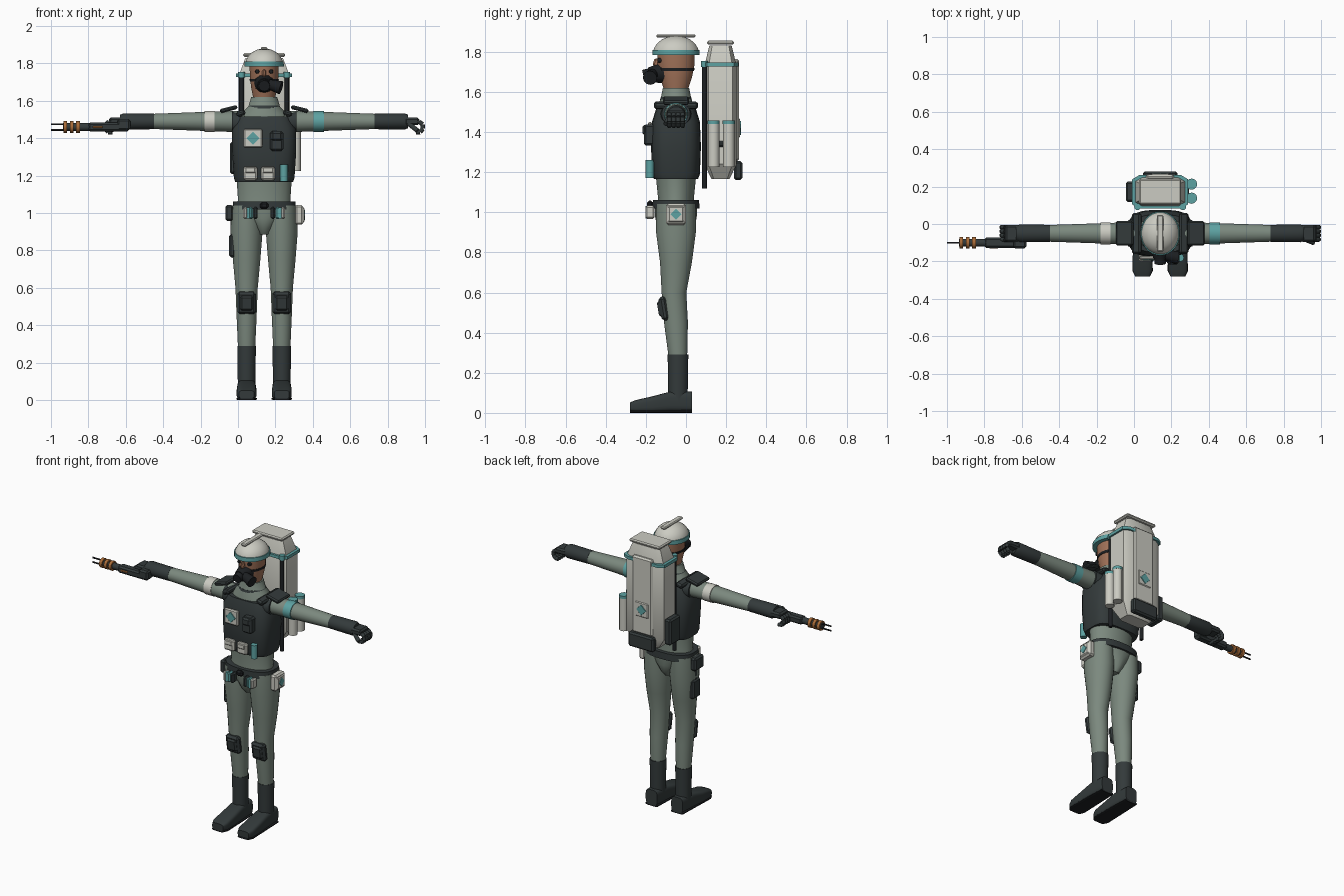
import bpy, bmesh
from math import sin, cos, pi, radians
from mathutils import Matrix, Vector, Euler

if "Cube" in bpy.data.objects:
    bpy.data.objects.remove(bpy.data.objects["Cube"])

# Anchors shared by the parts; the body stands off centre because of the held tool
BODY_X, BODY_Y = .14, -.05
LEG_X = .094
ARM_Z = 1.49
CHEST_Y = -.18
PACK_Y, PACK_BACK = .172, .26
FRONT, BACK, LEFT = Vector((0, -1, 0)), Vector((0, 1, 0)), Vector((1, 0, 0))


def material(name, red, green, blue):
    mat = bpy.data.materials.new(name)
    mat.use_nodes = True
    mat.diffuse_color = (red, green, blue, 1)
    shader = mat.node_tree.nodes["Principled BSDF"]
    shader.inputs["Base Color"].default_value = (red, green, blue, 1)
    return mat


SUIT = material("grey green cloth", .2, .25, .21)
DARK = material("charcoal", .033, .042, .043)
BLACK = material("black rubber", .012, .014, .016)
WHITE = material("off white", .6, .6, .54)
TEAL = material("teal", .11, .36, .36)
SKIN = material("skin", .36, .17, .1)
COPPER = material("copper", .4, .15, .04)


def place(name, mesh):
    part = bpy.data.objects.new(name, mesh)
    part.location.x = BODY_X
    bpy.context.collection.objects.link(part)
    return part


def finish(name, mat, bm, crease=35):
    """Turn a bmesh into a smooth shaded part with sharp creases."""
    bmesh.ops.recalc_face_normals(bm, faces=bm.faces)
    for face in bm.faces:
        face.smooth = True
    mesh = bpy.data.meshes.new(name)
    bm.to_mesh(mesh)
    bm.free()
    mesh.set_sharp_from_angle(angle=radians(crease))
    mesh.materials.append(mat)
    return place(name, mesh)


def mirrored(part):
    """Add the right-hand twin of a left-hand part."""
    name = part.name
    part.name = "left_" + name
    mesh = part.data.copy()
    mesh.transform(Matrix.Diagonal((-1, 1, 1, 1)))
    mesh.flip_normals()
    place("right_" + name, mesh)


def superellipse(power, sides=24):
    bend = lambda v: (1 if v > 0 else -1) * abs(v) ** (2 / power)
    angles = [2 * pi * (i + .5) / sides for i in range(sides)]
    return [(bend(cos(a)), bend(sin(a))) for a in angles]


def chamfered(k=.74):
    quarter = [(1, -k), (1, k), (k, 1), (-k, 1)]
    return quarter + [(-u, -v) for u, v in quarter]


ROUND, SOFT, BOXY = superellipse(2), superellipse(2.5), superellipse(4)
CHAMFERED = chamfered()


def loft(name, mat, centre, rings, axis="z", section=ROUND):
    """Skin rings of (station, radius, radius, optional shift of the second centre)."""
    bm = bmesh.new()
    loops = []
    for station, ra, rb, *shift in rings:
        loop = []
        for u, v in section:
            point = [centre[0] + u * ra, centre[1] + sum(shift) + v * rb]
            point.insert("xyz".index(axis), station)
            loop.append(bm.verts.new(point))
        loops.append(loop)
    for low, high in zip(loops, loops[1:]):
        for i in range(len(section)):
            bm.faces.new((low[i - 1], low[i], high[i], high[i - 1]))
    bm.faces.new(loops[0])
    bm.faces.new(loops[-1])
    return finish(name, mat, bm)


def box(name, mat, at, size, bevel=.01, turn=(0, 0, 0)):
    bm = bmesh.new()
    bmesh.ops.create_cube(bm, size=1, matrix=Matrix.Diagonal((*size, 1)))
    bmesh.ops.bevel(bm, geom=bm.edges[:], offset=min(bevel, min(size) / 3),
                    segments=1, affect="EDGES")
    bm.transform(Matrix.Translation(at) @ Euler(turn).to_matrix().to_4x4())
    return finish(name, mat, bm, crease=30)


def rod(name, mat, points, radius, end_radius=None):
    """Straight round rods joining the points in turn."""
    bm = bmesh.new()
    points = [Vector(p) for p in points]
    for a, b in zip(points, points[1:]):
        aim = (b - a).to_track_quat("Z", "Y").to_matrix().to_4x4()
        bmesh.ops.create_cone(bm, cap_ends=True, segments=12, depth=(b - a).length,
                              radius1=radius, radius2=end_radius or radius,
                              matrix=Matrix.Translation((a + b) / 2) @ aim)
    return finish(name, mat, bm)


def upright(name, mat, x, y, bottom, top, radius):
    return rod(name, mat, [(x, y, bottom), (x, y, top)], radius)


def emblem(name, at, size, facing):
    """White plate with a teal diamond on it."""
    at = Vector(at)
    sized = lambda width, depth: [depth if abs(c) else width for c in facing]
    box(name + "_plate", WHITE, at, sized(size, .02))
    box(name + "_diamond", TEAL, at + facing * .01, sized(size / 2, .008),
        bevel=.001, turn=facing * (pi / 4))


# Legs
leg_centre = (LEG_X, BODY_Y)
mirrored(loft("leg", SUIT, leg_centre, [
    (.27, .046, .046, .01), (.45, .054, .06), (.6, .06, .062, -.01),
    (.75, .074, .08), (.9, .086, .1), (1.04, .08, .1)]))
mirrored(loft("boot_shaft", DARK, leg_centre, [(.05, .047, .048, .01), (.29, .05, .052, .01)]))
mirrored(loft("boot_foot", DARK, (LEG_X, 0), [
    (-.28, .04, .022, .03), (-.25, .053, .03, .034), (-.17, .053, .04, .042),
    (-.08, .05, .05, .056), (.03, .042, .05, .056)], axis="y", section=BOXY))
mirrored(loft("sole", BLACK, (LEG_X, .007), [
    (-.28, .04, .007), (-.25, .055, .007), (.03, .045, .007)], axis="y", section=BOXY))
mirrored(box("knee_pad", DARK, (LEG_X, -.11, .52), (.1, .04, .12), .016, turn=(.16, 0, 0)))
mirrored(box("knee_plate", DARK, (LEG_X, -.12, .52), (.07, .04, .08), turn=(.16, 0, 0)))

# Arms
arm_centre = (BODY_Y, ARM_Z)
mirrored(loft("arm", SUIT, arm_centre, [
    (.09, .06, .056), (.17, .06, .057), (.3, .055, .052), (.62, .044, .04)], axis="x"))
mirrored(loft("armhole", DARK, arm_centre, [
    (.12, .08, .05, -.01), (.172, .07, .055)], axis="x", section=SOFT))
mirrored(loft("glove_cuff", DARK, arm_centre, [
    (.59, .046, .042), (.75, .048, .044), (.77, .04, .036)], axis="x"))
for band, mat, start in (("left_arm_band", TEAL, .265), ("right_arm_band", WHITE, -.32)):
    loft(band, mat, arm_centre, [(start, .059, .056), (start + .055, .059, .056)], axis="x")

# Gripping hands
mirrored(box("palm", DARK, (.79, BODY_Y, ARM_Z), (.08, .09, .04)))
for i in range(4):
    y = BODY_Y + .022 * (i - 1.5)
    curl = [pi * (.65 - .25 * step) for step in range(6)]
    mirrored(rod("finger", DARK, [(.82 + cos(a) * .03, y, 1.46 + sin(a) * .03) for a in curl], .012))
mirrored(rod("thumb", DARK, [(.77, -.08, 1.48), (.82, -.1, 1.44)], .013))

# Torso
loft("pelvis", SUIT, (0, BODY_Y), [
    (.885, .035, .06), (.92, .055, .09), (.97, .1, .104), (1.03, .165, .107)])
loft("torso", SUIT, (0, BODY_Y), [
    (1, .16, .1), (1.07, .141, .09), (1.17, .148, .1), (1.45, .15, .1),
    (1.53, .125, .09), (1.57, .085, .076), (1.62, .07, .066)])
loft("vest", DARK, (0, BODY_Y), [
    (1.165, .155, .11), (1.19, .163, .12), (1.33, .172, .125), (1.45, .172, .12),
    (1.515, .14, .1)], section=superellipse(3.4))
loft("collar_ring", DARK, (0, BODY_Y), [(1.56, .09, .08), (1.575, .083, .076)])
mirrored(box("shoulder_pad", DARK, (.19, BODY_Y, 1.556), (.095, .13, .022), turn=(0, .25, 0)))
mirrored(box("shoulder_strap", DARK, (.125, BODY_Y, 1.533), (.05, .22, .03), turn=(0, .3, 0)))

# Chest equipment
emblem("chest_badge", (-.06, CHEST_Y, 1.4), .1, FRONT)
box("chest_pouch", DARK, (.067, CHEST_Y, 1.385), (.07, .06, .105))
box("chest_pouch_flap", DARK, (.067, CHEST_Y, 1.41), (.06, .075, .05))
for x in (-.074, .02):
    box("vest_pouch", WHITE, (x, CHEST_Y, 1.212), (.075, .03, .076))
    box("vest_pouch_flap", WHITE, (x, CHEST_Y, 1.23), (.055, .045, .03), bevel=.004)
upright("vest_canister", TEAL, .106, CHEST_Y, 1.17, 1.26, radius=.021)

# Belt and hip equipment
loft("belt", DARK, (0, BODY_Y), [(1.018, .17, .118), (1.062, .168, .116)], section=SOFT)
box("belt_buckle", BLACK, (0, CHEST_Y, 1.04), (.045, .03, .036))
for x, mat in ((.1, WHITE), (.072, TEAL), (.047, DARK)):
    mirrored(box("belt_clip", mat, (x, CHEST_Y, 1), (.024, .045, .065)))
mirrored(upright("belt_vial", TEAL, .085, CHEST_Y - .01, .97, 1.03, radius=.013))
box("left_hip_pouch", WHITE, (.187, BODY_Y, .99), (.045, .1, .105))
emblem("hip_badge", (.205, BODY_Y, .99), .08, LEFT)
box("right_hip_pouch", DARK, (-.187, BODY_Y, 1), (.042, .095, .085))
box("thigh_holster", DARK, (-.17, BODY_Y, .825), (.034, .08, .125))
box("holster_strap", DARK, (-.172, BODY_Y, .93), (.014, .03, .13))

# Head and breathing mask
loft("head", SKIN, (0, BODY_Y), [
    (1.58, .055, .055), (1.62, .06, .063), (1.67, .07, .08), (1.73, .077, .092), (1.8, .079, .094)])
loft("mask_strap", BLACK, (0, BODY_Y), [(1.703, .077, .091), (1.718, .079, .093)])
mirrored(rod("eye", BLACK, [(.035, -.12, 1.757), (.037, -.142, 1.757)], .014, end_radius=.01))
box("nose", SKIN, (0, -.145, 1.745), (.022, .035, .04), turn=(-.3, 0, 0))
rod("mask_cup", BLACK, [(0, -.11, 1.695), (0, -.185, 1.685)], .054, end_radius=.036)
rod("mask_valve", BLACK, [(0, -.17, 1.69), (0, -.212, 1.68)], .03)
rod("mask_filter", BLACK, [(.02, -.165, 1.69), (.09, -.18, 1.67)], .026, end_radius=.036)

# Helmet, a half dome by rule
dome = [radians(angle) for angle in range(0, 86, 17)]
loft("helmet", WHITE, (0, BODY_Y), [
    (1.79 + sin(a) * .09, cos(a) * .103, cos(a) * .116) for a in dome])
loft("helmet_band", TEAL, (0, BODY_Y), [(1.783, .106, .119), (1.81, .105, .118)])
box("helmet_ridge", WHITE, (0, BODY_Y, 1.879), (.036, .195, .016))

# Backpack
loft("backpack", WHITE, (0, PACK_Y), [
    (1.165, .085, .045), (1.24, .138, .08), (1.73, .138, .08), (1.83, .1, .056)],
    section=CHAMFERED)
loft("backpack_ring", TEAL, (0, PACK_Y), [(1.727, .15, .09), (1.747, .15, .09)],
     section=CHAMFERED)
box("backpack_lid", WHITE, (0, PACK_Y, 1.845), (.225, .135, .02))
box("backpack_panel", WHITE, (0, PACK_BACK - .01, 1.51), (.15, .03, .51))
emblem("backpack_badge", (0, PACK_BACK, 1.42), .1, BACK)
box("backpack_rear_box", DARK, (0, PACK_BACK, 1.208), (.185, .042, .095))
box("backpack_side_box", DARK, (-.16, PACK_Y, 1.295), (.048, .11, .17))
box("tank_bracket", DARK, (.14, PACK_Y, 1.34), (.03, .1, .03))
for y in (.138, .213):
    upright("side_tank", WHITE, .168, y, 1.225, 1.445, radius=.029)
    upright("side_tank_cap", TEAL, .168, y, 1.44, 1.458, radius=.03)
mirrored(upright("air_hose", BLACK, .121, .092, 1.118, 1.735, radius=.0125))
mirrored(upright("air_hose_cap", TEAL, .121, .092, 1.725, 1.755, radius=.018))


# Hand-held coil tool
def on_tool(x, rise=0):
    return Vector((x, -.1, 1.46 + rise))


box("tool_body", DARK, on_tool(-.83), (.22, .055, .046))
box("tool_rear", DARK, on_tool(-.75, rise=.012), (.07, .06, .06))
box("tool_light", COPPER, on_tool(-.89) + FRONT * .027, (.05, .008, .012))
rod("tool_barrel", DARK, [on_tool(-.91), on_tool(-1.075)], .021)
for i in range(3):
    front = -.985 - i * .034
    rod("tool_coil", COPPER, [on_tool(front), on_tool(front - .02)], .031)
for rise in (-.015, .015):
    rod("tool_prong", BLACK, [on_tool(-1.06, rise), on_tool(-1.14, rise)], .005)
